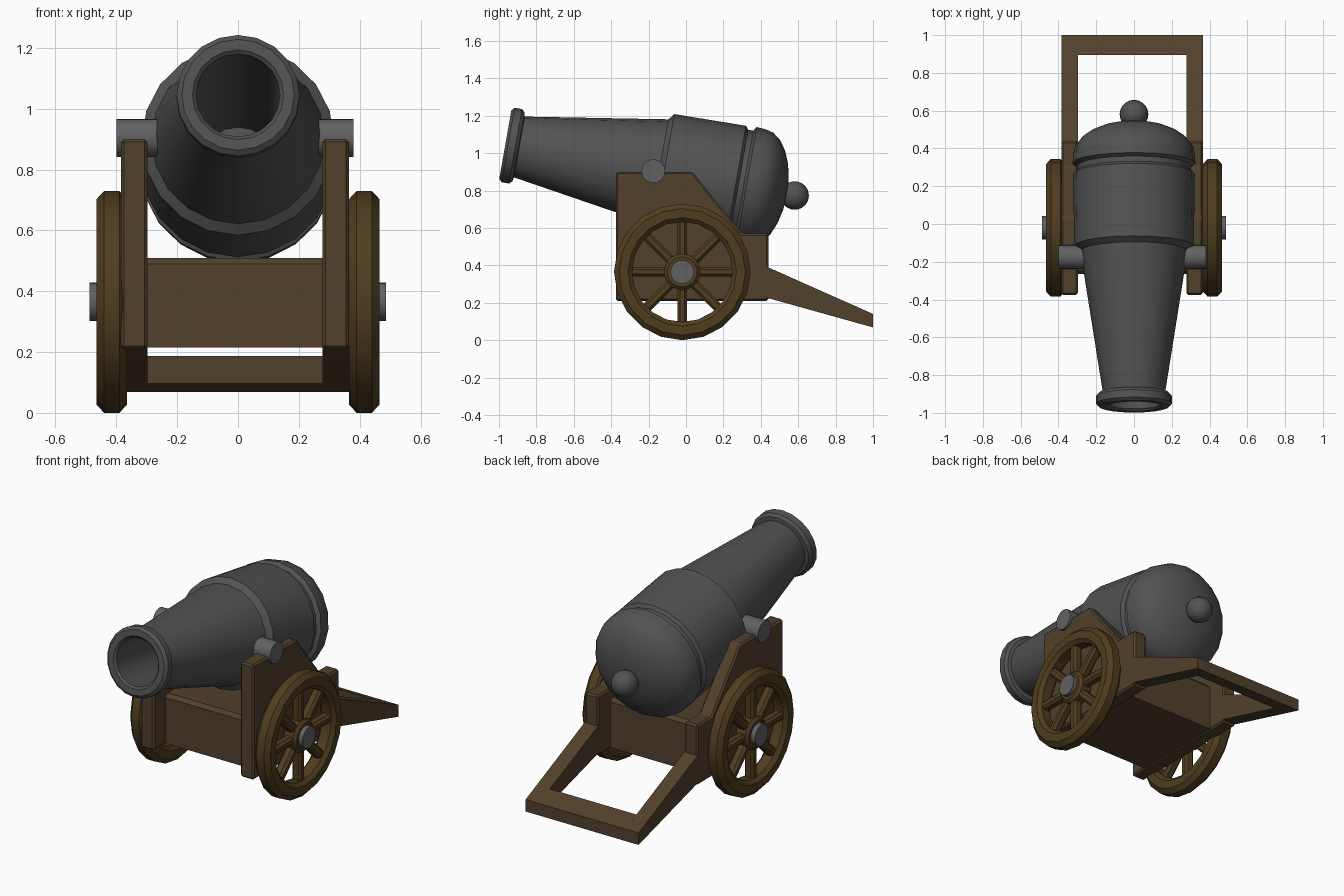
import bpy, bmesh, math
from mathutils import Matrix, Vector

if "Cube" in bpy.data.objects:
    bpy.data.objects.remove(bpy.data.objects["Cube"])


def material(name, rgb):
    m = bpy.data.materials.new(name)
    m.diffuse_color = (*rgb, 1)
    m.use_nodes = True
    m.node_tree.nodes["Principled BSDF"].inputs["Base Color"].default_value = m.diffuse_color
    return m


IRON = material("dark_iron", (0.085, 0.085, 0.087))
STEEL = material("light_iron", (0.12, 0.12, 0.122))
WOOD = material("frame_wood", (0.085, 0.052, 0.025))
WHEEL = material("wheel_wood", (0.08, 0.047, 0.014))
MID = -0.01  # carriage centre line


def finish(name, bm, mat, angle=32):
    """Turn a bmesh into an object, smooth apart from sharp edges."""
    bmesh.ops.remove_doubles(bm, verts=bm.verts, dist=1e-5)
    bmesh.ops.recalc_face_normals(bm, faces=bm.faces)
    for f in bm.faces:
        f.smooth = True
    for e in bm.edges:
        e.smooth = e.calc_face_angle(0) < math.radians(angle)
    me = bpy.data.meshes.new(name)
    bm.to_mesh(me)
    bm.free()
    ob = bpy.data.objects.new(name, me)
    bpy.context.collection.objects.link(ob)
    me.materials.append(mat)
    return ob


def lathe(name, profile, origin, axis, mat, n=20, loop=False):
    """Revolve (distance along axis, radius) points around the axis."""
    bm = bmesh.new()
    o, d = Vector(origin), Vector(axis).normalized()
    u = Vector((0, 0, 1))
    u = (u - d * u.dot(d)).normalized()
    v = d.cross(u)
    rings = []
    for s, r in profile:
        if r == 0:
            rings.append([bm.verts.new(o + d * s)] * n)
        else:
            rings.append([bm.verts.new(o + d * s + r * (u * math.cos(a) + v * math.sin(a)))
                          for a in (2 * math.pi * i / n for i in range(n))])
    pairs = list(zip(rings, rings[1:]))
    if loop:
        pairs.append((rings[-1], rings[0]))
    for p, q in pairs:
        for i in range(n):
            j = (i + 1) % n
            bm.faces.new(list(dict.fromkeys((p[i], p[j], q[j], q[i]))))
    return finish(name, bm, mat)


def rod(name, x0, x1, y, z, r, mat, n=20):
    return lathe(name, [(x0, 0), (x0, r), (x1, r), (x1, 0)], (0, y, z), (1, 0, 0), mat, n)


def plate(name, outline, x0, x1, mat, bevel=0.0):
    """Extrude a (y, z) outline from x0 to x1."""
    bm = bmesh.new()
    f = bm.faces.new([bm.verts.new((x0, y, z)) for y, z in outline])
    g = bmesh.ops.extrude_face_region(bm, geom=[f])["geom"]
    bmesh.ops.translate(bm, verts=[k for k in g if isinstance(k, bmesh.types.BMVert)],
                        vec=(x1 - x0, 0, 0))
    bmesh.ops.recalc_face_normals(bm, faces=bm.faces)
    if bevel:
        bmesh.ops.bevel(bm, geom=bm.edges[:], offset=bevel, segments=1, affect='EDGES')
    return finish(name, bm, mat, 20)


# Barrel with open bore, tilted up ten degrees
TILT = math.radians(10)
AXIS = Vector((0, math.cos(TILT), -math.sin(TILT)))
MUZZLE = Vector((0, -0.966, 1.046))
dome = [(1.355 + 0.175 * math.sin(t), 0.322 * math.cos(t))
        for t in (math.radians(15 * k) for k in range(1, 6))]
lathe("barrel", [
    (1.40, 0), (1.40, 0.138), (0.012, 0.138), (0, 0.15), (0, 0.185), (0.015, 0.202),
    (0.055, 0.202), (0.072, 0.187), (0.076, 0.165), (0.835, 0.284), (0.862, 0.317),
    (1.25, 0.322), (1.265, 0.303), (1.293, 0.303), (1.308, 0.325), (1.355, 0.322),
    *dome, (1.53, 0)], MUZZLE, AXIS, IRON)

# Knob at the breech
bm = bmesh.new()
bmesh.ops.create_uvsphere(bm, u_segments=20, v_segments=12, radius=0.076,
                          matrix=Matrix.Translation(MUZZLE + AXIS * 1.571))
finish("breech_knob", bm, IRON)

# Trunnions and axle
for side, name in ((-1, "left"), (1, "right")):
    a, b = sorted((MID + side * 0.2, MID + side * 0.39))
    rod(name + "_trunnion", a, b, -0.175, 0.904, 0.063, STEEL)
rod("axle", -0.488, 0.486, -0.02, 0.365, 0.063, STEEL)

# Side cheeks and sloping trail legs
cheek = [(-0.375, 0.21), (-0.375, 0.9), (0.035, 0.9), (0.3, 0.57), (0.44, 0.57), (0.44, 0.21)]
leg = [(0.42, 0.23), (0.42, 0.398), (1.0, 0.14), (1.0, 0.068)]
for side, name in ((-1, "left"), (1, "right")):
    a, b = sorted((MID + side * 0.287, MID + side * 0.375))
    plate(name + "_cheek", cheek, a, b, WOOD, 0.01)
    plate(name + "_trail_leg", leg, a, b, WOOD)

# Bar joining the trail legs, and the bed between the cheeks
plate("trail_bar", [(0.895, 0.097), (0.895, 0.187), (1.0, 0.14), (1.0, 0.068)],
      MID - 0.287, MID + 0.287, WOOD)
plate("bed", [(-0.265, 0.215), (-0.265, 0.49), (-0.245, 0.51), (0.3, 0.51),
              (0.32, 0.49), (0.32, 0.215)], MID - 0.29, MID + 0.29, WOOD)

# Wheels: chamfered rim, hub and eight spokes
RIM = [(-0.05, 0.29), (-0.05, 0.338), (-0.025, 0.365), (0.025, 0.365),
       (0.05, 0.338), (0.05, 0.29), (0.03, 0.268), (-0.03, 0.268)]
HUB = [(-0.045, 0), (-0.045, 0.08), (-0.03, 0.097), (0.03, 0.097), (0.045, 0.08), (0.045, 0)]
for side, name in ((-1, "left"), (1, "right")):
    c = Vector((side * 0.415, -0.02, 0.365))
    lathe(name + "_wheel_rim", RIM, c, (1, 0, 0), WHEEL, 20, True)
    lathe(name + "_wheel_hub", HUB, c, (1, 0, 0), WHEEL)
    bm = bmesh.new()
    for k in range(8):
        m = (Matrix.Translation(c) @ Matrix.Rotation(k * math.pi / 4, 4, 'X')
             @ Matrix.Translation((0, 0, 0.18)) @ Matrix.Diagonal((0.06, 0.052, 0.21, 1)))
        bmesh.ops.create_cube(bm, size=1, matrix=m)
    long_edges = [e for e in bm.edges if e.calc_length() > 0.15]
    bmesh.ops.bevel(bm, geom=long_edges, offset=0.014, segments=1, affect='EDGES')
    finish(name + "_wheel_spokes", bm, WHEEL, 20)
